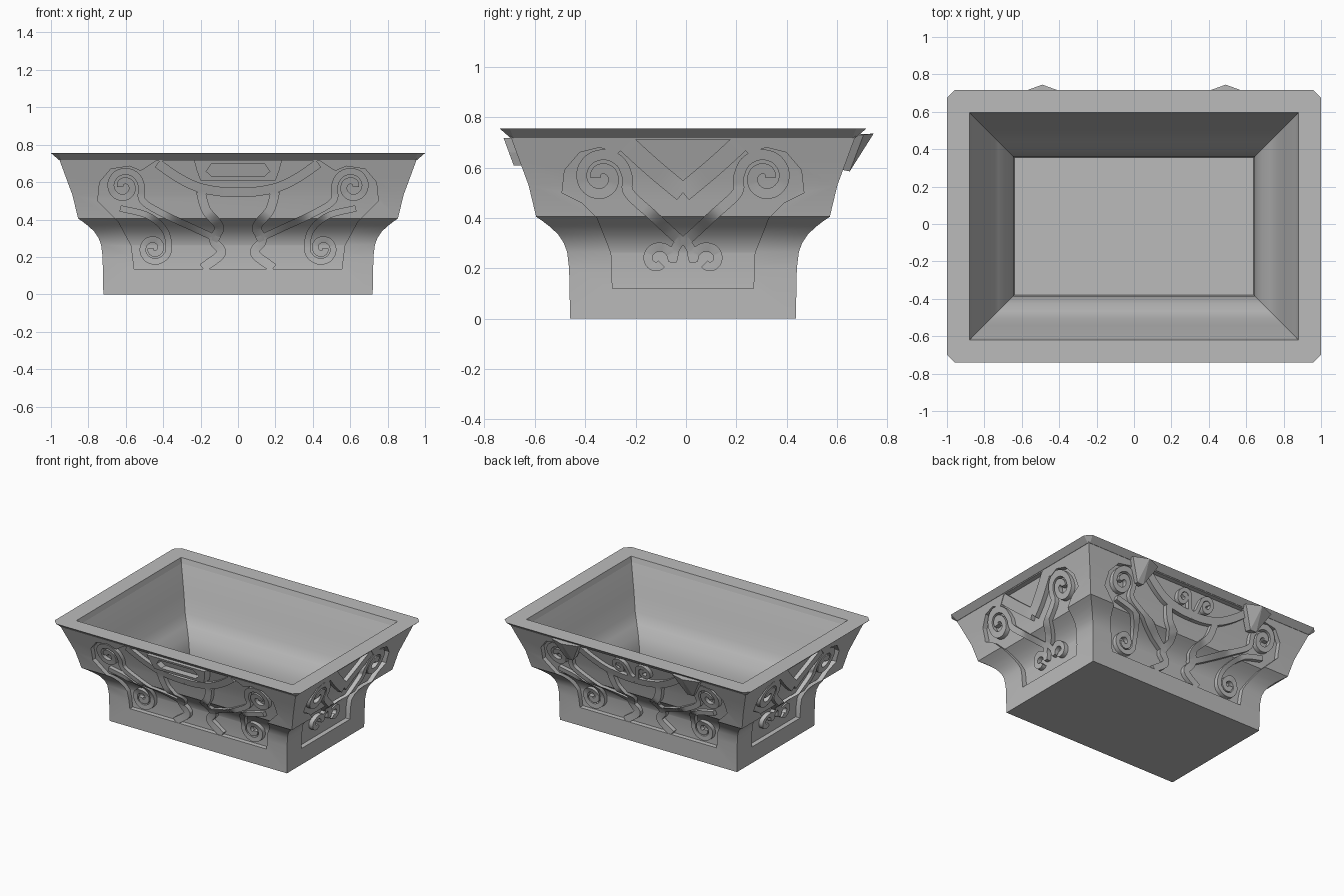
import bpy, bmesh, math
from mathutils import Vector

cube = bpy.data.objects.get("Cube")
if cube:
    bpy.data.objects.remove(cube, do_unlink=True)

CY = -0.012      # centre of the tub in y
DIFF = 0.272     # half length minus half width, the same at every height
DEPTH = 0.035    # depth of the carving

stone = bpy.data.materials.new("grey_stone")
stone.use_nodes = True
GREY = (0.5, 0.5, 0.5, 1)
stone.diffuse_color = GREY
for node in stone.node_tree.nodes:
    if node.type == 'BSDF_PRINCIPLED':
        node.inputs["Base Color"].default_value = GREY

# Half length and height, from the foot up to the lip
OUTER = [(.72, 0), (.724, .2), (.732, .265), (.745, .3), (.768, .335), (.8, .365),
         (.83, .388), (.855, .405), (.885, .53), (.922, .63), (.957, .725)]
# Cavity, from the lip down to the floor
INNER = [(.875, .725), (.802, .54), (.77, .42), (.725, .36), (.685, .3),
         (.66, .24), (.645, .17), (.64, .08)]


def make(name, bm):
    bmesh.ops.recalc_face_normals(bm, faces=bm.faces)
    mesh = bpy.data.meshes.new(name)
    bm.to_mesh(mesh)
    bm.free()
    mesh.materials.append(stone)
    obj = bpy.data.objects.new(name, mesh)
    bpy.context.collection.objects.link(obj)
    return obj


def bridge(bm, rings, closed=False):
    pairs = list(zip(rings, rings[1:]))
    if closed:
        pairs.append((rings[-1], rings[0]))
    for a, b in pairs:
        n = len(a)
        for i in range(n):
            bm.faces.new((a[i], a[(i + 1) % n], b[(i + 1) % n], b[i]))


def rect(bm, h, z, c=0):
    # Rectangular ring, with chamfered corners if c is set
    w = h - DIFF
    if c:
        pts = [(h, c - w), (h, w - c), (h - c, w), (c - h, w),
               (-h, w - c), (-h, c - w), (c - h, -w), (h - c, -w)]
    else:
        pts = [(h, -w), (h, w), (-h, w), (-h, -w)]
    return [bm.verts.new((x, y + CY, z)) for x, y in pts]


def loft(name, profile):
    bm = bmesh.new()
    rings = [rect(bm, h, z) for h, z in profile]
    bridge(bm, rings)
    bm.faces.new(rings[0])
    bm.faces.new(rings[-1])
    return make(name, bm)


def half_length(z):
    for (h0, z0), (h1, z1) in zip(OUTER, OUTER[1:]):
        if z <= z1:
            return h0 + (h1 - h0) * (z - z0) / (z1 - z0)
    return OUTER[-1][0]


def place(side, u, d, z):
    # Sides in turn: front, left, back, right
    x, y = [(u, -d), (d, u), (-u, d), (-d, -u)][side]
    return Vector((x, y + CY, z))


def on_wall(side, u, z, depth=0.0):
    return place(side, u, half_length(z) - (0 if side % 2 else DIFF) - depth, z)


def boolean(target, cutter):
    mod = target.modifiers.new("cut", 'BOOLEAN')
    mod.operation = 'DIFFERENCE'
    mod.solver = 'EXACT'
    mod.object = cutter
    bpy.context.view_layer.update()
    graph = bpy.context.evaluated_depsgraph_get()
    mesh = bpy.data.meshes.new_from_object(target.evaluated_get(graph))
    target.modifiers.clear()
    target.data = mesh


def smooth_path(pts, steps=6):
    # Catmull-Rom curve through the points
    p = [Vector(q) for q in pts]
    p = [2 * p[0] - p[1]] + p + [2 * p[-1] - p[-2]]
    out = []
    for a, b, c, d in zip(p, p[1:], p[2:], p[3:]):
        for k in range(steps):
            t = k / steps
            out.append(.5 * (2 * b + (c - a) * t + (2 * a - 5 * b + 4 * c - d) * t * t
                             + (3 * b - a - 3 * c + d) * t ** 3))
    return out + [p[-2]]


def spiral(cu, cz, radius, end, turns):
    # Winds outward to the end angle (degrees); negative turns run clockwise
    n = 14
    pts = []
    for i in range(n + 1):
        t = i / n
        a = math.radians(end - 360 * turns * (1 - t))
        r = radius * (.2 + .8 * t)
        pts.append((cu + r * math.cos(a), cz + r * math.sin(a)))
    return pts


def ribbon(bm, side, pts, width, mirror):
    path = smooth_path(pts)
    rings = []
    for i, p in enumerate(path):
        t = (path[min(i + 1, len(path) - 1)] - path[max(i - 1, 0)]).normalized()
        n = Vector((-t.y, t.x)) * width / 2
        ring = []
        for q, depth in ((p + n, .003), (p - n, .003), (p - n, DEPTH + .008), (p + n, DEPTH + .008)):
            ring.append(bm.verts.new(on_wall(side, q.x * mirror, q.y, depth)))
        rings.append(ring)
    bridge(bm, rings)
    bm.faces.new(rings[0])
    bm.faces.new(rings[-1])


# Half outlines of the carved panels
LONG_PANEL = [(.555, .135), (.57, .26), (.64, .39), (.75, .5), (.74, .6),
              (.68, .67), (.58, .685), (.52, .66), (.44, .712)]
SHORT_PANEL = [(.28, .12), (.285, .26), (.34, .4), (.40, .46), (.48, .5),
               (.47, .59), (.41, .66), (.33, .68), (.26, .655), (.2, .712)]

# Scroll paths on one half of a long and a short side, with band widths
LONG_BANDS = [
    (spiral(.61, .575, .095, 180, 1.5) + [(.51, .5), (.4, .43), (.25, .36), (.1, .29)], .036),
    (spiral(.45, .245, .08, 180, -1.5) + [(.39, .34), (.48, .42), (.63, .46)], .034),
    ([(.43, .7), (.33, .63), (.22, .575), (.1, .55), (0, .545)], .05),
    ([(.2, .55), (.17, .45), (.1, .36), (.13, .29), (.09, .22), (.19, .14)], .05),
]
BACK_SCROLL = [(spiral(.1, .635, .055, 180, 1.4) + [(.03, .58), (0, .555)], .028)]
SHORT_BANDS = [
    (spiral(.325, .56, .105, 180, 1.5) + [(.215, .5), (.12, .41), (.045, .34), (0, .3)], .042),
    (spiral(.1, .235, .06, 180, 1.1)[3:] + [(.03, .28), (0, .32)], .036),
    ([(.23, .7), (.12, .6), (0, .5)], .075),
]

# Tub body with the panels sunk into its four walls
body = loft("tub_body", OUTER + INNER)
core = loft("panel_floor_helper", [(OUTER[0][0] - DEPTH, -.1)]
            + [(h - DEPTH, z) for h, z in OUTER] + [(OUTER[-1][0] - DEPTH, .9)])
core.hide_render = True
for side in range(4):
    half = SHORT_PANEL if side % 2 else LONG_PANEL
    outline = half + [(-u, z) for u, z in reversed(half)]
    near = .64 if side % 2 else .37
    bm = bmesh.new()
    rings = [[bm.verts.new(place(side, u, d, z)) for u, z in outline] for d in (near, 1.1)]
    bridge(bm, rings)
    for ring in rings:
        bm.faces.new(ring)
    cutter = make("panel_cutter", bm)
    cutter.hide_render = True
    boolean(cutter, core)
    boolean(body, cutter)
    bpy.data.objects.remove(cutter, do_unlink=True)
bpy.data.objects.remove(core, do_unlink=True)

# Scrollwork left standing inside each panel
scrolls = []
for side, name in enumerate(("front", "left", "back", "right")):
    bm = bmesh.new()
    bands = SHORT_BANDS if side % 2 else LONG_BANDS
    if name == "back":
        bands = bands + BACK_SCROLL
    for pts, width in bands:
        for mirror in (1, -1):
            ribbon(bm, side, pts, width, mirror)
    scrolls.append(make(name + "_scrollwork", bm))

# Flared lip with clipped corners
bm = bmesh.new()
bridge(bm, [rect(bm, .957, .718, .012), rect(bm, 1, .755, .04),
            rect(bm, .88, .755, .001), rect(bm, .87, .718, .001)], closed=True)
make("lip", bm)

# Front plaque with a six-sided sunken slot
bm = bmesh.new()
plate = [(.2, .608), (.22, .66), (.235, .717)]
slot = [(.14, .63), (.17, .658), (.14, .7)]
rings = []
for shape, depth in ((plate, .04), (plate, -.03), (slot, -.03), (slot, .02)):
    loop = shape + [(-u, z) for u, z in reversed(shape)]
    rings.append([bm.verts.new(on_wall(0, u, z, depth)) for u, z in loop])
bridge(bm, rings)
bm.faces.new(rings[-1])
bm.faces.new(rings[0])
make("front_plaque", bm)

# Two wedge lugs under the back lip
for x, name in ((.49, "left_back_lug"), (-.49, "right_back_lug")):
    bm = bmesh.new()
    for u, y, z in ((.11, .705, .73), (.11, .65, .73), (0, .745, .735), (.025, .65, .585), (.025, .6, .595)):
        for s in (1, -1):
            bm.verts.new((x + s * u, y, z))
    bmesh.ops.remove_doubles(bm, verts=bm.verts, dist=.0001)
    bmesh.ops.convex_hull(bm, input=bm.verts)
    make(name, bm)

# Soften the coved walls and scrolls, keeping their edges crisp
bpy.ops.object.select_all(action='DESELECT')
for obj in [body] + scrolls:
    obj.select_set(True)
bpy.context.view_layer.objects.active = body
bpy.ops.object.shade_smooth_by_angle(angle=math.radians(25))
